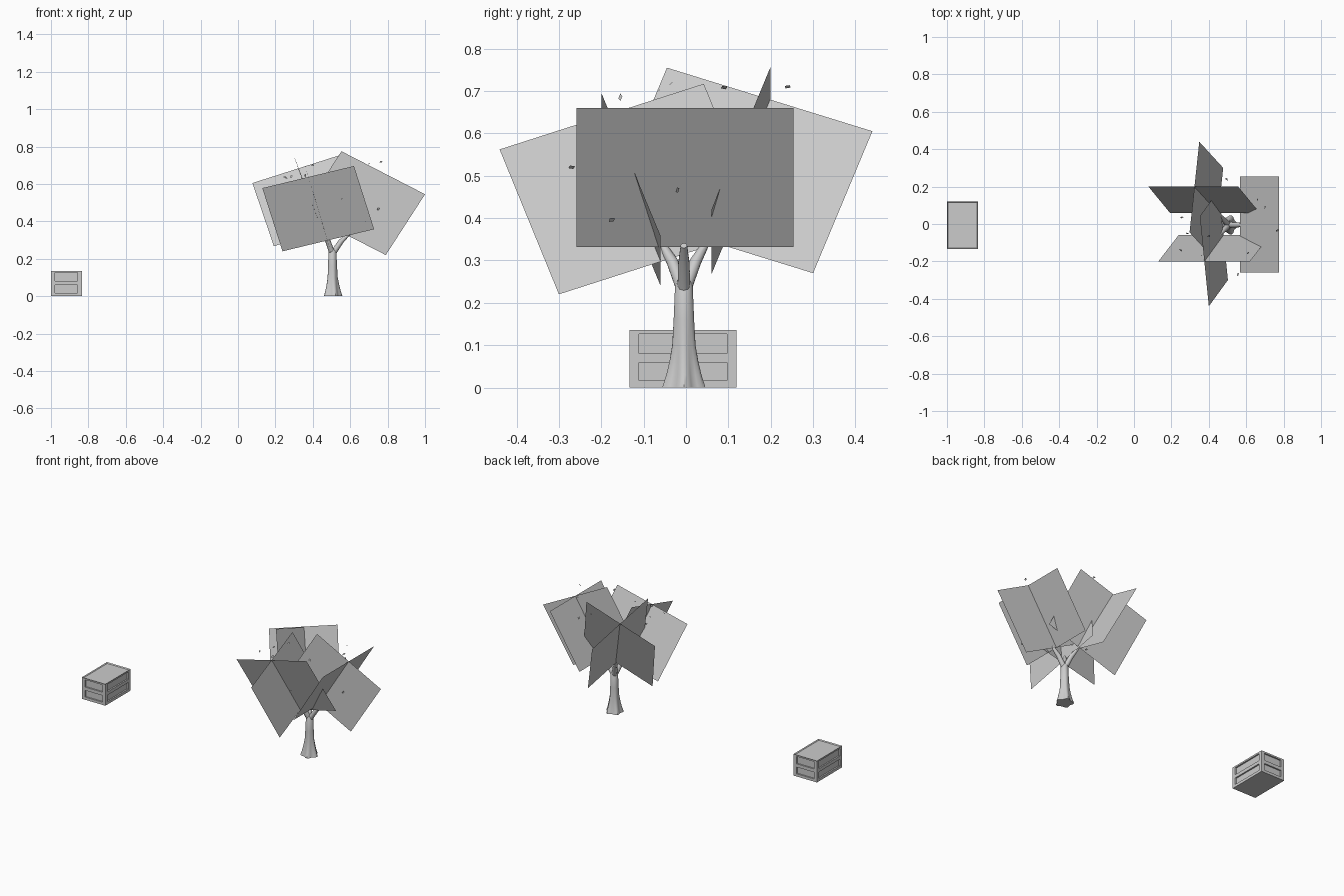
import bpy, bmesh, math, random
from mathutils import Vector

if "Cube" in bpy.data.objects:
    bpy.data.objects.remove(bpy.data.objects["Cube"], do_unlink=True)

random.seed(4)
grey = bpy.data.materials.new("plain_grey")
grey.use_nodes = True
grey.diffuse_color = (0.6, 0.6, 0.6, 1)
grey.node_tree.nodes["Principled BSDF"].inputs["Base Color"].default_value = (0.6, 0.6, 0.6, 1)


def finish(name, bm, smooth=False):
    mesh = bpy.data.meshes.new(name)
    bm.normal_update()
    bm.to_mesh(mesh)
    bm.free()
    mesh.materials.append(grey)
    obj = bpy.data.objects.new(name, mesh)
    bpy.context.collection.objects.link(obj)
    if smooth:
        bpy.ops.object.select_all(action='DESELECT')
        obj.select_set(True)
        bpy.context.view_layer.objects.active = obj
        bpy.ops.object.shade_smooth_by_angle(angle=math.radians(40))
    return obj


def add_box(bm, lo, hi):
    """Box between two corners; returns its top face."""
    verts = bmesh.ops.create_cube(bm, size=1)["verts"]
    for v in verts:
        v.co = Vector([lo[i] + (v.co[i] + 0.5) * (hi[i] - lo[i]) for i in range(3)])
    faces = {f for v in verts for f in v.link_faces}
    return max(faces, key=lambda f: f.calc_center_median().z)


def tube(name, stations, sides=16, lobes=0):
    """Loft rings along (point, radius, flare) stations and cap both ends."""
    bm = bmesh.new()
    pts = [Vector(s[0]) for s in stations]
    rings = []
    for i, (_, radius, flare) in enumerate(stations):
        axis = (pts[min(i + 1, len(pts) - 1)] - pts[max(i - 1, 0)]).normalized()
        turn = Vector((0, 0, 1)).rotation_difference(axis)
        ring = []
        for k in range(sides):
            a = 2 * math.pi * k / sides
            r = radius * (1 + flare * math.cos(lobes * a))
            ring.append(bm.verts.new(pts[i] + turn @ Vector((r * math.cos(a), r * math.sin(a), 0))))
        rings.append(ring)
    for low, high in zip(rings, rings[1:]):
        for k in range(sides):
            n = (k + 1) % sides
            bm.faces.new((low[k], low[n], high[n], high[k]))
    bm.faces.new(rings[0][::-1])
    bm.faces.new(rings[-1])
    return finish(name, bm, True)


def card(name, corner, across, down):
    """Flat quad from one corner and its two edge vectors."""
    bm = bmesh.new()
    c, a, d = Vector(corner), Vector(across), Vector(down)
    bm.faces.new([bm.verts.new(p) for p in (c, c + d, c + d + a, c + a)])
    return finish(name, bm)


# Crate: recessed core, three slabs and corner posts leave two panels per side
X0, X1, Y0, Y1, H = -1.0, -0.835, -0.133, 0.119, 0.136
bm = bmesh.new()
add_box(bm, (X0 + 0.009, Y0 + 0.009, 0.005), (X1 - 0.009, Y1 - 0.009, 0.128))
top = None
for z0, z1 in ((0, 0.017), (0.059, 0.08), (0.126, H)):
    top = add_box(bm, (X0, Y0, z0), (X1, Y1, z1))
bmesh.ops.inset_region(bm, faces=[top], thickness=0.007)
for v in top.verts:
    v.co.z -= 0.006
for x in (X0, X1 - 0.022):
    for y in (Y0, Y1 - 0.022):
        add_box(bm, (x, y, 0.017), (x + 0.022, y + 0.022, 0.059))
        add_box(bm, (x, y, 0.08), (x + 0.022, y + 0.022, 0.126))
finish("crate", bm)

# Trunk with a lobed, flared foot
TX, TY = 0.505, -0.005
profile = [(0, 0.047, 0.14), (0.03, 0.039, 0.12), (0.06, 0.033, 0.09), (0.1, 0.027, 0.05),
           (0.16, 0.024, 0.02), (0.24, 0.021, 0), (0.255, 0.014, 0)]
tube("trunk", [((TX, TY, z), r, f) for z, r, f in profile], 30, 5)

# Branches
tips = {"branch_left": (0.595, -0.005, 0.335),
        "branch_front": (0.455, -0.06, 0.345),
        "branch_back": (0.455, 0.05, 0.345)}
for name, tip in tips.items():
    start, end = Vector((TX, TY, 0.225)), Vector(tip)
    mid = start.lerp(end, 0.5) + Vector((0, 0, 0.012))
    tube(name, [(start, 0.016, 0), (mid, 0.014, 0), (end, 0.008, 0)], 10)

# Foliage cards: corner, edge across, edge down
card("foliage_front", (0.13, -0.2, 0.578), (0.49, 0, 0.118), (0.108, 0.14, -0.338))
card("foliage_back", (0.077, 0.2, 0.605), (0.48, 0, 0.153), (0.115, -0.14, -0.338))
card("foliage_left", (0.775, -0.258, 0.66), (0, 0.512, 0), (-0.207, 0, -0.328))
card("foliage_middle", (0.553, 0, 0.775), (0.447, 0, -0.23), (-0.21, 0, -0.325))
card("foliage_right_a", (0.40, -0.44, 0.562), (-0.048, 0.482, 0.155), (0.102, 0.14, -0.342))
card("foliage_right_b", (0.297, -0.045, 0.755), (0.052, 0.485, -0.15), (0.128, -0.14, -0.335))

# Loose leaves
leaves = [(0.555, -0.27, 0.52), (0.70, 0.09, 0.708), (0.765, -0.035, 0.718), (0.75, -0.02, 0.466),
          (0.675, -0.175, 0.396), (0.40, -0.065, 0.70), (0.25, -0.14, 0.637), (0.36, -0.17, 0.645),
          (0.495, 0.24, 0.71), (0.61, -0.155, 0.685), (0.66, 0.13, 0.60), (0.255, 0.035, 0.635),
          (0.285, -0.05, 0.64), (0.425, 0.09, 0.335)]
bm = bmesh.new()
for p in leaves:
    a = Vector([random.uniform(-1, 1) for _ in range(3)]).normalized()
    b = a.orthogonal().normalized()
    p = Vector(p)
    bm.faces.new([bm.verts.new(p + d) for d in (a * 0.01, b * 0.007, a * -0.01, b * -0.007)])
finish("loose_leaves", bm)
